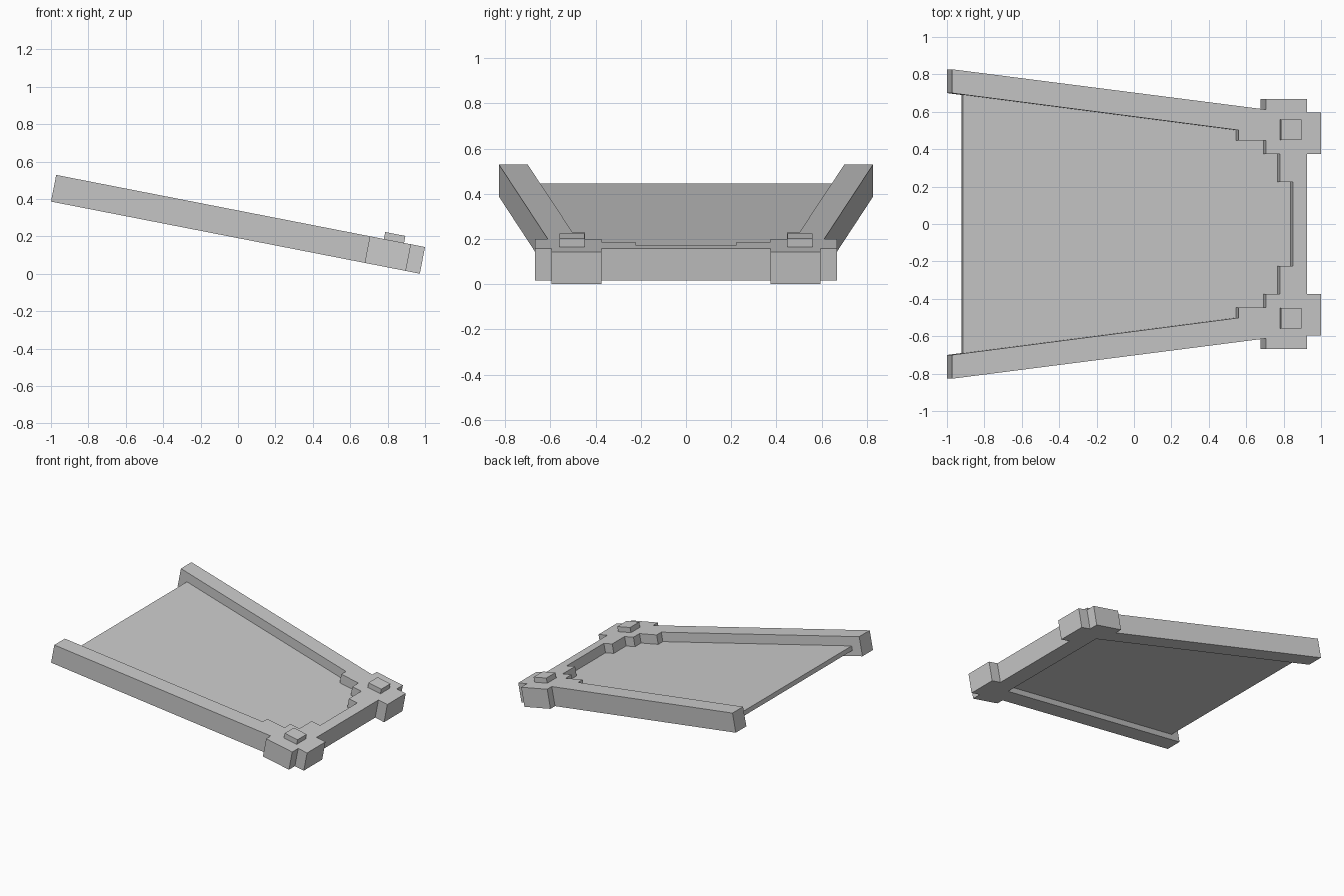
import bpy, bmesh, math

if "Cube" in bpy.data.objects:
    bpy.data.objects.remove(bpy.data.objects["Cube"])

TILT = math.radians(11.06)
C, S = math.cos(TILT), math.sin(TILT)
TOP = 0.145          # frame thickness
BASE = 0.386         # height of the raised end


def place(u, y, n):
    """Sloped coordinates (along, across, normal) to world."""
    return (-1 + u * C + n * S, y, BASE - u * S + n * C)


def prism(name, pts, n0, n1, level=TOP):
    """Extrude a plan outline normal to the slope; x is read at height `level`."""
    bm = bmesh.new()
    uy = [((x + 1 - level * S) / C, y) for x, y in pts]
    lo = [bm.verts.new(place(u, y, n0)) for u, y in uy]
    hi = [bm.verts.new(place(u, y, n1)) for u, y in uy]
    bm.faces.new(lo[::-1])
    bm.faces.new(hi)
    k = len(pts)
    for i in range(k):
        j = (i + 1) % k
        bm.faces.new((lo[i], lo[j], hi[j], hi[i]))
    bmesh.ops.recalc_face_normals(bm, faces=bm.faces)
    me = bpy.data.meshes.new(name)
    bm.to_mesh(me)
    bm.free()
    ob = bpy.data.objects.new(name, me)
    bpy.context.collection.objects.link(ob)
    return ob


def both_sides(half):
    """Close a half outline by mirroring it across y = 0."""
    return half + [(x, -y) for x, y in reversed(half)]


def cut(target, cutter):
    mod = target.modifiers.new("cut", 'BOOLEAN')
    mod.operation = 'DIFFERENCE'
    mod.solver = 'EXACT'
    mod.object = cutter
    bpy.context.view_layer.objects.active = target
    bpy.ops.object.modifier_apply(modifier=mod.name)
    bpy.data.objects.remove(cutter, do_unlink=True)


def inner(x):
    """Inner edge of the side rails."""
    return 0.70 - (x + 0.972) * 0.1295


# frame: two converging rails, corner blocks and front beam
frame = prism("frame", both_sides([
    (-0.972, 0.827), (0.705, 0.612), (0.705, 0.667), (0.925, 0.667),
    (0.925, 0.595), (1.0, 0.595), (1.0, 0.373), (0.925, 0.373)]), 0, TOP)

# stepped opening above the panel, plain opening below it
MID = 0.058
upper = prism("upper_cutter", both_sides([
    (-1.1, inner(-1.1)), (0.56, inner(0.56)), (0.56, 0.446), (0.705, 0.446),
    (0.705, 0.373), (0.78, 0.373), (0.78, 0.224), (0.85, 0.224)]), MID, 0.3)
cut(frame, upper)
lower = prism("lower_cutter", both_sides([
    (-1.1, inner(-1.1)), (0.77, inner(0.77))]), -0.2, MID + 0.0001)
cut(frame, lower)

# thin recessed panel, edges tucked into the frame
prism("panel", both_sides([
    (-0.915, inner(-0.915) + 0.01), (0.56, inner(0.56) + 0.01), (0.87, 0.44)]),
    0.042, 0.075, level=0.075)

# square studs on the corners
for side, s in (("left", -1), ("right", 1)):
    prism(side + "_stud", [(0.787, 0.45 * s), (0.895, 0.45 * s),
                           (0.895, 0.56 * s), (0.787, 0.56 * s)],
          TOP - 0.01, 0.183, level=0.183)
